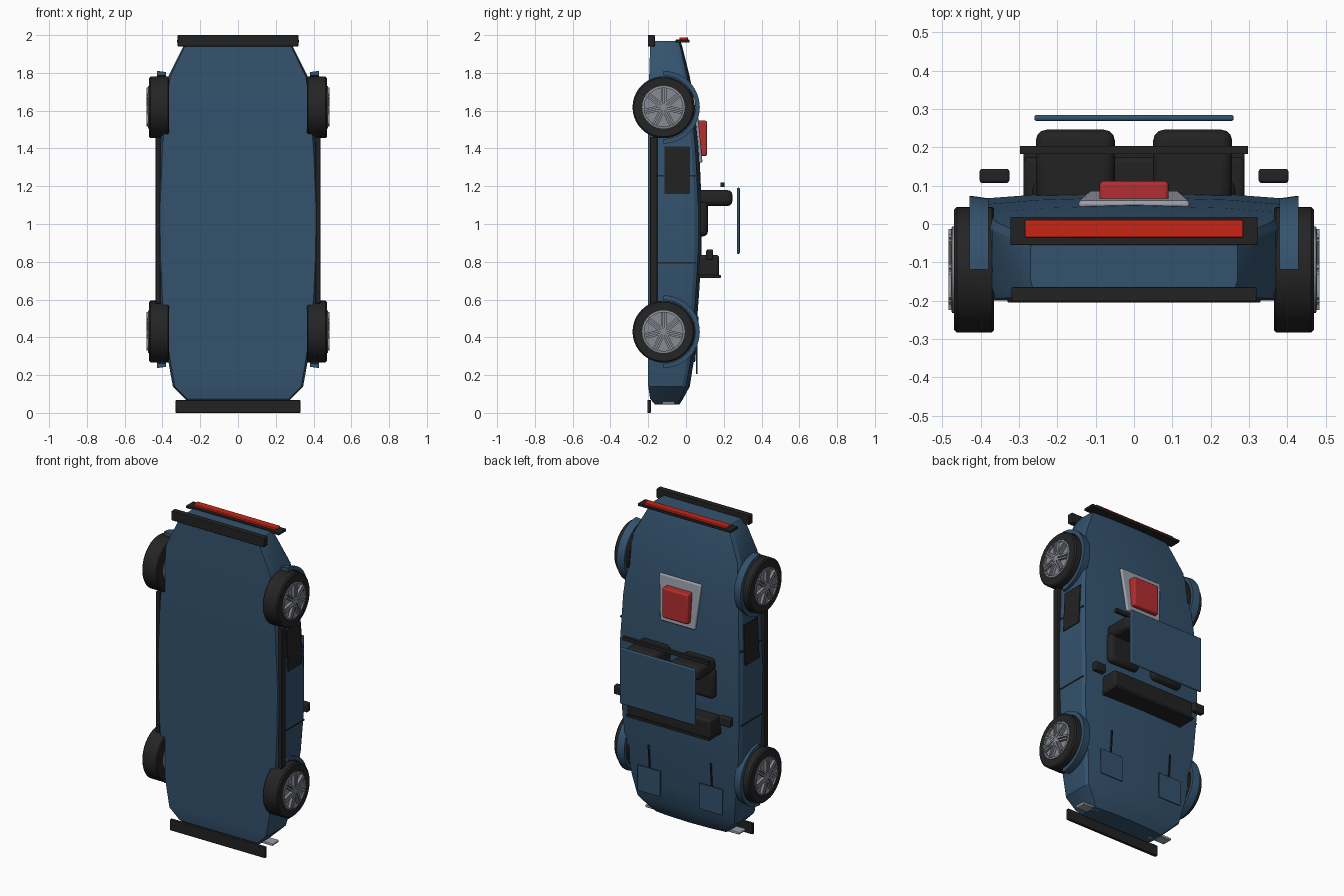
import bpy, bmesh, math
from mathutils import Matrix, Vector

if "Cube" in bpy.data.objects:
    bpy.data.objects.remove(bpy.data.objects["Cube"])


def mat(name, rgb):
    m = bpy.data.materials.new(name)
    m.diffuse_color = (*rgb, 1)
    m.use_nodes = True
    m.node_tree.nodes["Principled BSDF"].inputs["Base Color"].default_value = m.diffuse_color
    return m


BLUE = mat("body_blue", (0.034, 0.085, 0.155))
BLACK = mat("trim_black", (0.016, 0.016, 0.016))
TYRE = mat("tyre_black", (0.018, 0.018, 0.018))
TAIL = mat("tail_red", (0.58, 0.017, 0.007))
RED = mat("engine_red", (0.45, 0.026, 0.03))
GREY = mat("plate_grey", (0.33, 0.35, 0.40))
RIM = mat("rim_silver", (0.25, 0.26, 0.30))


def finish(bm, name, m, angle=30):
    bmesh.ops.recalc_face_normals(bm, faces=bm.faces[:])
    me = bpy.data.meshes.new(name)
    bm.to_mesh(me)
    bm.free()
    me.materials.append(m)
    o = bpy.data.objects.new(name, me)
    bpy.context.collection.objects.link(o)
    bpy.ops.object.select_all(action='DESELECT')
    o.select_set(True)
    bpy.context.view_layer.objects.active = o
    bpy.ops.object.shade_smooth_by_angle(angle=math.radians(angle))
    return o


def box(name, m, x, y, z, bevel=0.0, seg=3):
    """Box given by (min, max) ranges on each axis."""
    bm = bmesh.new()
    bmesh.ops.create_cube(bm, size=1)
    for v in bm.verts:
        v.co = Vector([r[0] + (c + 0.5) * (r[1] - r[0]) for c, r in zip(v.co, (x, y, z))])
    o = finish(bm, name, m)
    if bevel:
        b = o.modifiers.new("bevel", 'BEVEL')
        b.width, b.segments = bevel, seg
    return o


def pair(name, m, x, y, z, bevel=0.0):
    box(name + "_right", m, x, y, z, bevel)
    box(name + "_left", m, (-x[1], -x[0]), y, z, bevel)


def interp(table, z):
    for (a, p), (b, q) in zip(table, table[1:]):
        if z <= b:
            t = (z - a) / (b - a)
            return [u + (v - u) * t for u, v in zip(p, q)]
    return table[-1][1]


# Body stations along the length: half width, bottom, shoulder and crown heights
STATIONS = [
    (0.045, (0.25, -0.165, -0.05, -0.035)),
    (0.075, (0.28, -0.19, -0.03, -0.015)),
    (0.14, (0.345, -0.20, 0.00, 0.02)),
    (0.28, (0.37, -0.20, 0.025, 0.042)),
    (0.60, (0.412, -0.20, 0.05, 0.067)),
    (0.85, (0.424, -0.20, 0.065, 0.083)),
    (1.10, (0.425, -0.20, 0.065, 0.083)),
    (1.40, (0.412, -0.20, 0.05, 0.07)),
    (1.62, (0.392, -0.20, 0.03, 0.048)),
    (1.78, (0.37, -0.195, 0.005, 0.02)),
    (1.94, (0.29, -0.19, -0.03, -0.02)),
    (1.97, (0.27, -0.175, -0.04, -0.03)),
]

# Body shell lofted through the stations
bm = bmesh.new()
rings = []
for z, (w, lo, sh, top) in STATIONS:
    half = [(w * 0.97, lo), (w, lo + 0.03), (w, sh - 0.02), (w * 0.97, sh),
            (w * 0.6, sh + (top - sh) * 0.65)]
    pts = half + [(0, top)] + [(-x, y) for x, y in reversed(half)]
    rings.append([bm.verts.new((x, y, z)) for x, y in pts])
n = len(rings[0])
for a, b in zip(rings, rings[1:]):
    for i in range(n):
        bm.faces.new((a[i], a[(i + 1) % n], b[(i + 1) % n], b[i]))
bm.faces.new(rings[0])
bm.faces.new(rings[-1])
finish(bm, "body", BLUE, 20)


def lathe(name, m, profile, side, cz, seg=40, a0=0.0, a1=2 * math.pi, closed=True):
    """Revolve (x, radius) points about the wheel axle."""
    bm = bmesh.new()
    full = a1 - a0 > 6.28
    loops = []
    for k in range(seg if full else seg + 1):
        a = a0 + (a1 - a0) * k / seg
        loops.append([bm.verts.new((side * x, -0.119 + r * math.sin(a), cz + r * math.cos(a)))
                      for x, r in profile])
    pn = len(profile)
    for k in range(seg):
        p, q = loops[k], loops[(k + 1) % len(loops)]
        for i in range(pn if closed else pn - 1):
            j = (i + 1) % pn
            bm.faces.new((p[i], p[j], q[j], q[i]))
    if not full:
        bm.faces.new(loops[0])
        bm.faces.new(loops[-1])
    bmesh.ops.remove_doubles(bm, verts=bm.verts[:], dist=1e-5)
    return finish(bm, name, m)


# Wheels: tyre, rim dish, rim lip, spokes, and a thin arch above each
for side, sn in ((1, "right"), (-1, "left")):
    for cz, en in ((0.43, "front"), (1.618, "rear")):
        tag = f"{en}_{sn}"
        lathe("tyre_" + tag, TYRE, [(0.365, 0.10), (0.365, 0.158), (0.371, 0.164), (0.462, 0.164),
                                    (0.47, 0.156), (0.47, 0.112), (0.46, 0.10)], side, cz)
        lathe("rim_dish_" + tag, RIM, [(0.366, 0), (0.366, 0.104), (0.468, 0.104), (0.468, 0)],
              side, cz, closed=False)
        lathe("rim_lip_" + tag, RIM, [(0.46, 0.102), (0.46, 0.113), (0.475, 0.113), (0.477, 0.102)],
              side, cz)
        lathe("hub_" + tag, RIM, [(0.46, 0), (0.46, 0.02), (0.484, 0.02), (0.484, 0)],
              side, cz, 16, closed=False)
        bm = bmesh.new()
        for k in range(7):
            rot = Matrix.Rotation(2 * math.pi * k / 7, 4, 'X')
            for off in (-0.009, 0.009):
                move = Matrix.Translation((side * 0.475, -0.119, cz)) @ rot
                bmesh.ops.create_cube(bm, size=1, matrix=move
                                      @ Matrix.Translation((0, off, 0.058))
                                      @ Matrix.Diagonal((0.019, 0.011, 0.094, 1)))
        finish(bm, "spokes_" + tag, RIM)
        lathe("arch_" + tag, BLUE, [(0.38, 0.168), (0.38, 0.186), (0.421, 0.192),
                                    (0.429, 0.192), (0.429, 0.168)],
              side, cz, 24, 0, math.pi)

# Bumpers, sills and tail panel
box("front_bumper", BLACK, (-0.33, 0.33), (-0.205, -0.185), (0.0, 0.068), 0.004)
box("rear_bumper", BLACK, (-0.32, 0.32), (-0.202, -0.165), (1.94, 2.0), 0.004)
pair("sill", BLACK, (0.41, 0.437), (-0.19, -0.152), (0.58, 1.46), 0.004)
box("tail_panel", BLACK, (-0.322, 0.322), (-0.055, 0.018), (1.96, 1.976), 0.003)
box("tail_light", TAIL, (-0.285, 0.285), (-0.035, 0.01), (1.972, 1.988), 0.004)
pair("nose_lamp", GREY, (0.2, 0.325), (-0.125, -0.06), (0.045, 0.06), 0.004)


# Side seams and intakes that follow the flank
def flank_plate(name, y, z, out):
    for s, sn in ((1, "right"), (-1, "left")):
        bm = bmesh.new()
        rows = []
        for zz in z:
            w = interp(STATIONS, zz)[0]
            rows.append([bm.verts.new((s * (w + dx), yy, zz))
                         for dx, yy in ((-0.01, y[0]), (out, y[0]), (out, y[1]), (-0.01, y[1]))])
        for i in range(4):
            j = (i + 1) % 4
            bm.faces.new((rows[0][i], rows[0][j], rows[1][j], rows[1][i]))
        bm.faces.new(rows[0])
        bm.faces.new(rows[1])
        finish(bm, f"{name}_{sn}", BLACK)


flank_plate("side_intake", (-0.115, 0.022), (1.16, 1.41), 0.006)
flank_plate("door_seam_front", (-0.15, 0.05), (0.791, 0.799), 0.003)
flank_plate("door_seam_rear", (-0.15, 0.05), (1.251, 1.259), 0.003)

# Hood lamp covers and hood seams
pair("lamp_cover", BLUE, (0.135, 0.295), (0.054, 0.062), (0.205, 0.365), 0.002)
for s, sn in ((1, "right"), (-1, "left")):
    seam = box("hood_seam_" + sn, BLACK, (s * 0.215 - 0.004, s * 0.215 + 0.004),
               (-0.004, 0.004), (-0.12, 0.12))
    seam.location = (0, 0.054, 0.39)
    seam.rotation_euler.x = -math.atan(0.025 / 0.32)

# Cabin: dashboard, seats, harness bar, mirrors and roof panel
box("dashboard", BLACK, (-0.288, 0.288), (0.05, 0.175), (0.72, 0.836), 0.014)
box("dashboard_ledge", BLACK, (-0.288, 0.288), (0.06, 0.184), (0.714, 0.73), 0.003)
pair("seat_cushion", BLACK, (0.05, 0.265), (0.05, 0.116), (0.935, 1.12), 0.025)
pair("seat_back", BLACK, (0.05, 0.256), (0.05, 0.246), (1.095, 1.18), 0.028)
box("harness_bar", BLACK, (-0.297, 0.297), (0.183, 0.203), (1.197, 1.22))
pair("mirror", BLACK, (0.325, 0.403), (0.107, 0.144), (0.81, 0.865), 0.008)
box("roof_panel", BLUE, (-0.26, 0.26), (0.269, 0.285), (0.842, 1.192), 0.006)

# Engine deck plate (tapered and following the deck slope) and engine cover
plate = box("engine_plate", GREY, (-0.145, 0.145), (-0.016, 0.004), (-0.14, 0.14))
for v in plate.data.vertices:
    if v.co.z < 0:
        v.co.x *= 0.83
b = plate.modifiers.new("bevel", 'BEVEL')
b.width, b.segments = 0.008, 3
plate.location = (0, 0.07, 1.465)
plate.rotation_euler.x = math.atan(0.027 / 0.28)
box("engine_cover", RED, (-0.09, 0.09), (0.05, 0.112), (1.36, 1.547), 0.01)
